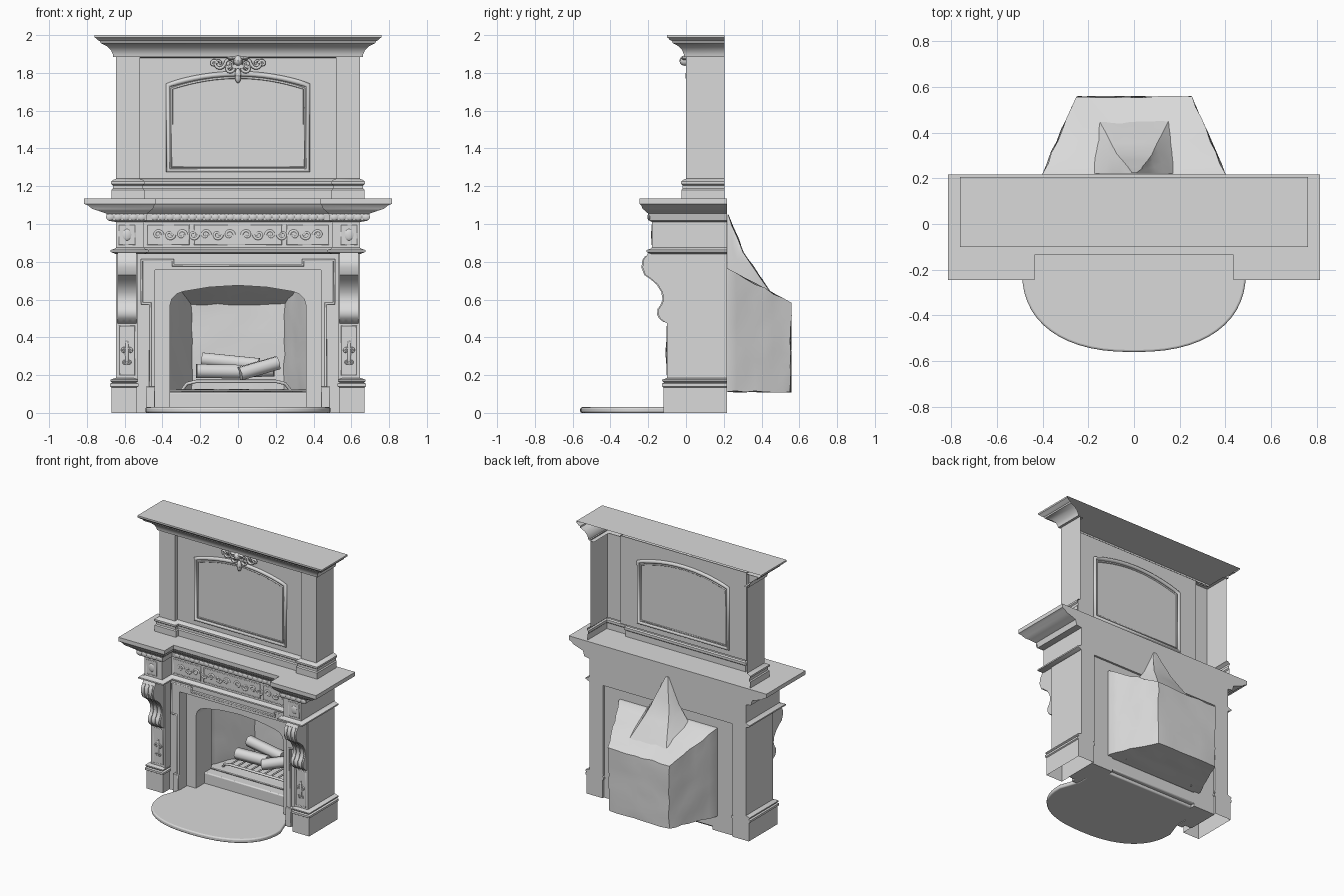
import bpy, bmesh, math, random
from mathutils import Vector

random.seed(4)
cube = bpy.data.objects.get("Cube")
if cube:
    bpy.data.objects.remove(cube)

stone = bpy.data.materials.new("pale_grey_stone")
stone.use_nodes = True
GREY = (0.7, 0.7, 0.7, 1)
stone.diffuse_color = GREY
stone.node_tree.nodes["Principled BSDF"].inputs["Base Color"].default_value = GREY
SIDES = ((-1, "right"), (1, "left"))
BACK = 0.217
WALL_BACK = 0.202


def finish(name, bm):
    bmesh.ops.recalc_face_normals(bm, faces=bm.faces)
    me = bpy.data.meshes.new(name)
    bm.to_mesh(me)
    bm.free()
    me.materials.append(stone)
    ob = bpy.data.objects.new(name, me)
    bpy.context.collection.objects.link(ob)
    return ob


def loft(name, rings, closed=True, cap_lo=True, cap_hi=True):
    """Join matching rings of points into a skin."""
    bm = bmesh.new()
    vs = [[bm.verts.new(p) for p in r] for r in rings]
    n = len(vs[0])
    for a, b in zip(vs, vs[1:]):
        for i in range(n if closed else n - 1):
            j = (i + 1) % n
            bm.faces.new((a[i], a[j], b[j], b[i]))
    if cap_lo:
        bm.faces.new(vs[0])
    if cap_hi:
        bm.faces.new(vs[-1])
    return finish(name, bm)


def prism(name, pts, axis, lo, hi):
    """Extrude a 2D outline along an axis."""
    def place(p, t):
        q = list(p)
        q.insert("xyz".index(axis), t)
        return q
    return loft(name, [[place(p, t) for p in pts] for t in (lo, hi)])


def box(name, x, y, z, bevel=0):
    ob = prism(name, [(x[0], y[0]), (x[1], y[0]), (x[1], y[1]), (x[0], y[1])], "z", *z)
    if bevel:
        m = ob.modifiers.new("bevel", "BEVEL")
        m.width, m.segments = bevel, 2


def moulding(name, half, front, inner, recess, profile, side=1, **kw):
    """Sweep an (offset, z) profile round a plan whose middle steps back."""
    plan = [(half, BACK, side, 0), (half, front, side, -1)]
    if recess != front:
        plan += [(inner, front, -1, -1), (inner, recess, -1, -1)]
    plan += [(-x, y, -dx, dy) for x, y, dx, dy in reversed(plan)]
    return loft(name, [[(x + dx * o, y + dy * o, z) for x, y, dx, dy in plan]
                       for o, z in profile], **kw)


def tube(name, pts, r, closed=False, taper=0, res=2):
    cu = bpy.data.curves.new(name, "CURVE")
    cu.dimensions, cu.bevel_depth, cu.bevel_resolution = "3D", r, res
    cu.use_fill_caps = True
    sp = cu.splines.new("POLY")
    sp.points.add(len(pts) - 1)
    for i, (p, q) in enumerate(zip(sp.points, pts)):
        p.co = (*q, 1)
        p.radius = 1 - taper * i / len(pts)
    sp.use_cyclic_u = closed
    cu.materials.append(stone)
    bpy.context.collection.objects.link(bpy.data.objects.new(name, cu))


def scroll(name, x, y, z, size, s, up=1, r=0.008):
    """A stem that curls into a spiral."""
    pts = [(x + s * size * (1 - math.cos(a) * (1 - a / 9)), y,
            z + up * size * math.sin(a) * (1 - a / 9)) for a in [i * 0.4 for i in range(20)]]
    tube(name, pts, r, taper=0.5)


def blob(name, loc, scale):
    bm = bmesh.new()
    bmesh.ops.create_uvsphere(bm, u_segments=10, v_segments=6, radius=1)
    for v in bm.verts:
        v.co = Vector(a * b for a, b in zip(v.co, scale)) + Vector(loc)
    finish(name, bm)


def panel_trim(name, x0, x1, z0, z1, y, r=0.005):
    tube(name, [(x0, y, z0), (x1, y, z0), (x1, y, z1), (x0, y, z1)], r, closed=True)


# Hearth slab with a rounded front
arc = [math.pi * i / 28 for i in range(29)]
hearth = [(0.49 * math.copysign(abs(math.cos(a)) ** 0.85, math.cos(a)),
           -0.2 - 0.36 * math.sin(a) ** 0.85) for a in arc]
slab = prism("hearth", hearth + [(-0.44, -0.06), (-0.44, 0.17), (0.44, 0.17), (0.44, -0.06)], "z", 0, 0.03)
m = slab.modifiers.new("bevel", "BEVEL")
m.width, m.segments = 0.009, 3

# Mantel body: the middle wall is slightly shallower than the pilasters
box("header_wall", (-0.53, 0.53), (-0.04, WALL_BACK), (0.757, 0.88))
corbel = [(-0.09, 0.85), (-0.2, 0.85), (-0.21, 0.83), (-0.225, 0.81), (-0.23, 0.77), (-0.215, 0.73),
          (-0.185, 0.71), (-0.15, 0.68), (-0.125, 0.64), (-0.118, 0.6), (-0.13, 0.57),
          (-0.145, 0.55), (-0.147, 0.52), (-0.137, 0.5), (-0.112, 0.48), (-0.09, 0.47)]
for s, tag in SIDES:
    def span(a, b):
        return tuple(sorted((s * a, s * b)))
    box(tag + "_jamb_wall", span(0.44, 0.54), (-0.04, WALL_BACK), (0, 0.757))
    box(tag + "_pilaster", span(0.53, 0.645), (-0.1, BACK), (0.17, 0.86))
    x0, x1 = span(0.535, 0.67)
    base = [(0, 0), (0, 0.135), (0.008, 0.14), (0.008, 0.155), (-0.004, 0.16),
            (0.006, 0.168), (0.006, 0.176), (-0.02, 0.185)]
    loft(tag + "_plinth", [[(x0 - o, -0.12 - o, z), (x1 + o, -0.12 - o, z), (x1 + o, BACK, z),
                            (x0 - o, BACK, z)] for o, z in base], cap_lo=False)
    # Scrolled bracket with raised ribs
    prism(tag + "_corbel", corbel, "x", s * 0.538, s * 0.639)
    for k, c in enumerate((0.556, 0.588, 0.62)):
        rib = [(y - 0.006, z) for y, z in corbel[2:-1]]
        prism(f"{tag}_corbel_rib_{k}", rib + [(-0.09, 0.5), (-0.09, 0.8)], "x", s * (c - 0.009), s * (c + 0.009))
    # Leaf carving on the pilaster
    panel_trim(tag + "_pilaster_trim", s * 0.548, s * 0.628, 0.2, 0.46, -0.098, 0.004)
    blob(tag + "_leaf_stem", (s * 0.588, -0.1, 0.32), (0.01, 0.008, 0.07))
    for t in (-1, 1):
        scroll(f"{tag}_leaf_{t}", s * 0.588, -0.1, 0.33, 0.016, t, r=0.006)
        scroll(f"{tag}_low_leaf_{t}", s * 0.588, -0.1, 0.27, 0.012, t, -1, r=0.005)
    # Foot block under the eared architrave
    box(tag + "_architrave_foot", span(0.44, 0.487), (-0.075, -0.03), (0.0, 0.14), 0.004)

# Eared architrave around the fire surround
ear = [(0.47, 0.03), (0.47, 0.585), (0.515, 0.585), (0.515, 0.815), (0.35, 0.815), (0.35, 0.787)]
outer = ear + [(-x, z) for x, z in reversed(ear)]
inner = [(-0.44, 0.03), (-0.44, 0.757), (0.44, 0.757), (0.44, 0.03)]
prism("architrave", outer + inner, "y", -0.058, -0.03)
tube("architrave_bead", [(x - math.copysign(0.006, x), -0.056, z - 0.006) for x, z in outer], 0.008)

# Frieze, bed moulding and shelf, all stepping back in the middle
moulding("frieze_base", 0.645, -0.18, 0.5, -0.07,
         [(0, 0.84), (0.012, 0.845), (0.03, 0.852), (0.03, 0.862), (0.01, 0.868), (0, 0.876)])
moulding("frieze", 0.645, -0.18, 0.5, -0.07, [(0, 0.87), (0, 1.02)])
moulding("shelf", 0.645, -0.18, 0.5, -0.07,
         [(0, 1.01), (0.016, 1.018), (0.02, 1.055), (0.028, 1.062), (0.036, 1.07), (0.049, 1.08),
          (0.057, 1.098), (0.065, 1.106), (0.065, 1.135)], side=2.6)
panel_trim("frieze_middle_trim", -0.23, 0.23, 0.892, 0.995, -0.068)
for s, tag in SIDES:
    panel_trim(tag + "_frieze_trim", s * 0.26, s * 0.48, 0.892, 0.995, -0.068)
    panel_trim(tag + "_block_trim", s * 0.545, s * 0.63, 0.892, 0.995, -0.178)
    blob(tag + "_block_rosette", (s * 0.588, -0.178, 0.943), (0.025, 0.008, 0.032))
    for k in range(7):
        scroll(f"{tag}_frieze_scroll_{k}", s * (0.02 + k * 0.063), -0.066, 0.943, 0.026, s, (-1) ** k, 0.009)
    for k in range(5):
        blob(f"{tag}_block_bed_leaf_{k}", (s * (0.51 + k * 0.042), -0.196, 1.037), (0.022, 0.008, 0.019))
for k in range(-11, 12):
    blob(f"bed_leaf_{k}", (k * 0.04, -0.086, 1.037), (0.021, 0.008, 0.019))

# Fire surround with an arched opening
arch = [(0.36, 0), (0.36, 0.57), (0.35, 0.605), (0.325, 0.63), (0.29, 0.643), (0.15, 0.666)]
opening = arch + [(0, 0.675)] + [(-x, z) for x, z in reversed(arch)]
prism("fire_surround", [(0.44, 0), (0.44, 0.757), (-0.44, 0.757), (-0.44, 0)] + opening[::-1],
      "y", 0.02, WALL_BACK)
box("fire_curb", (-0.38, 0.38), (0.12, 0.2), (0.02, 0.11), 0.008)


# Rough firebox shell and its chimney throat
def rough(ob, cuts, amount):
    bm = bmesh.new()
    bm.from_mesh(ob.data)
    bmesh.ops.subdivide_edges(bm, edges=bm.edges, cuts=cuts, use_grid_fill=True)
    for v in bm.verts:
        if v.co.y > 0.23:
            v.co += Vector(random.uniform(-amount, amount) for _ in range(3))
    bm.to_mesh(ob.data)
    bm.free()


def box_ring(w, y, z):
    return [(-w, y, 0.112), (w, y, 0.112), (w, y, z), (-w, y, z)]


firebox = loft("firebox", [box_ring(0.4, 0.19, 0.77), box_ring(0.4, 0.22, 0.765), box_ring(0.25, 0.555, 0.58)],
               cap_lo=False)
rough(firebox, 6, 0.005)
firebox.modifiers.new("shell", "SOLIDIFY").thickness = 0.01
throat = [(0.19, 0.45, 0.635, 0.74), (0.095, 0.305, 0.85, 0.87), (0.012, 0.225, 1.05, 1.05)]
rough(loft("chimney_throat", [[(-w, 0.22, zb), (w, 0.22, zb), (w * 0.8, y, z), (-w * 0.8, y, z)]
                              for w, y, z, zb in throat]), 2, 0.005)

# Logs and grate
logs = [((-0.22, 0.3, 0.222), (0.02, 0.32, 0.218), 0.042), ((0.01, 0.28, 0.207), (0.21, 0.34, 0.265), 0.04),
        ((-0.19, 0.4, 0.285), (0.11, 0.37, 0.255), 0.04), ((-0.1, 0.44, 0.22), (0.19, 0.42, 0.23), 0.042)]
for k, (a, b, r) in enumerate(logs):
    tube(f"log_{k}", [a, b], r, res=1)
tube("grate_rail", [(-0.3, 0.25, 0.115), (-0.27, 0.23, 0.155), (-0.22, 0.22, 0.167), (0.2, 0.22, 0.167),
                    (0.25, 0.23, 0.155), (0.28, 0.25, 0.115)], 0.009)
for k in range(9):
    x = -0.22 + k * 0.055
    tube(f"grate_bar_{k}", [(x, 0.225, 0.167), (x, 0.48, 0.167)], 0.006)

# Overmantel: open-backed shell, base moulding and crown
BACK = 0.205
shell = dict(closed=False, cap_lo=False, cap_hi=False)
moulding("overmantel_wall", 0.645, 0.0, 0.52, 0.03, [(0, 1.235), (0, 1.89)], **shell)
moulding("overmantel_base", 0.645, 0.0, 0.52, 0.03,
         [(0.025, 1.135), (0.025, 1.18), (0.018, 1.187), (0.018, 1.205), (0.027, 1.212),
          (0.027, 1.225), (0.012, 1.235), (0, 1.24)], **shell)
moulding("crown", 0.65, 0.0, 0, 0.0,
         [(-0.03, 1.88), (0.01, 1.885), (0.012, 1.9), (0.02, 1.92), (0.038, 1.94), (0.064, 1.955),
          (0.071, 1.958), (0.073, 1.968), (0.086, 1.975), (0.095, 1.985), (0.1, 1.988), (0.1, 2.0)],
         side=1.1, closed=False, cap_lo=False)


# Arched panel frame
def arched(w, z0, z1, rise, y):
    steps = [i / 8 for i in range(-8, 9)]
    return [(-w, y, z0), (w, y, z0)] + [(-t * w, y, z1 + rise * (1 - t * t)) for t in steps]


tube("panel_frame", arched(0.37, 1.284, 1.735, 0.06, 0.03), 0.014, closed=True)
tube("panel_inner_bead", arched(0.35, 1.304, 1.717, 0.058, 0.029), 0.006, closed=True)

# Carved crest over the panel
for s, tag in SIDES:
    for k, (x, z, size, up) in enumerate(((0.015, 1.845, 0.032, 1), (0.07, 1.85, 0.03, -1),
                                          (0.02, 1.825, 0.024, -1), (0.11, 1.85, 0.018, 1))):
        scroll(f"{tag}_crest_scroll_{k}", s * x, 0.015, z, size, s, up, 0.009)
    blob(tag + "_crest_leaf", (s * 0.03, 0.0, 1.878), (0.03, 0.025, 0.011))
blob("crest_shell", (0, -0.005, 1.865), (0.026, 0.03, 0.028))
blob("crest_drop", (0, 0.015, 1.785), (0.018, 0.018, 0.04))

# Smooth curved parts, keep edges sharp
bpy.ops.object.select_all(action="DESELECT")
for ob in bpy.context.collection.objects:
    if ob.type == "MESH" and ob.data.materials and ob.data.materials[0] == stone:
        ob.select_set(True)
        bpy.context.view_layer.objects.active = ob
bpy.ops.object.shade_smooth_by_angle(angle=math.radians(35))
